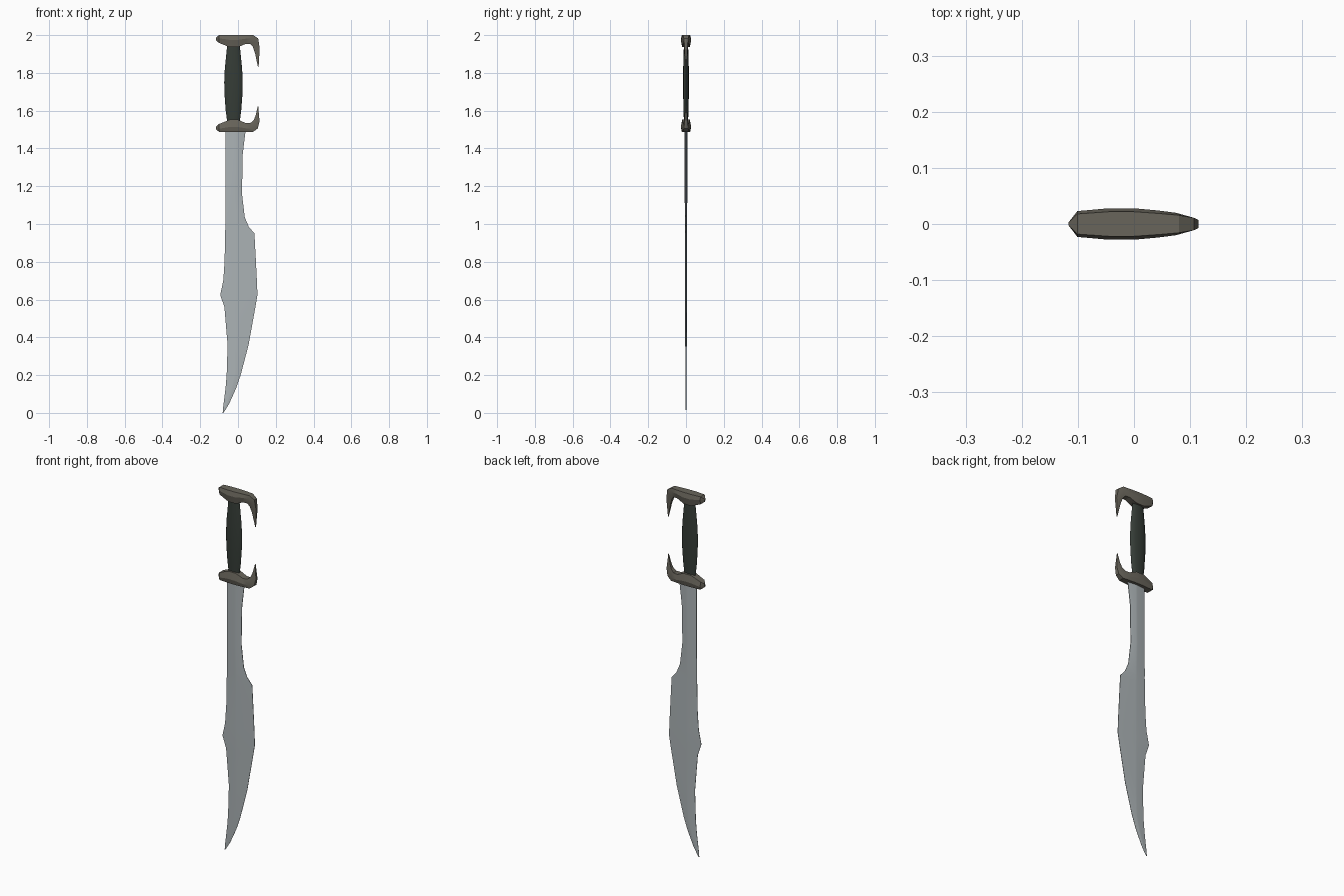
import bpy, bmesh, math


def material(name, rgb):
    m = bpy.data.materials.new(name)
    m.diffuse_color = (*rgb, 1)
    return m


steel = material("steel grey", (0.41, 0.45, 0.465))
bronze = material("dark bronze", (0.14, 0.13, 0.105))
leather = material("dark leather", (0.036, 0.046, 0.038))


def loft(name, rings, mat, angle):
    """Skin a list of equal-length point rings and cap both ends."""
    bm = bmesh.new()
    vs = [[bm.verts.new(p) for p in ring] for ring in rings]
    n = len(rings[0])
    for a, b in zip(vs, vs[1:]):
        for i in range(n):
            j = (i + 1) % n
            bm.faces.new((a[i], a[j], b[j], b[i]))
    bm.faces.new(vs[0])
    bm.faces.new(vs[-1])
    bmesh.ops.recalc_face_normals(bm, faces=bm.faces)
    me = bpy.data.meshes.new(name)
    bm.to_mesh(me)
    bm.free()
    me.materials.append(mat)
    ob = bpy.data.objects.new(name, me)
    bpy.context.collection.objects.link(ob)
    bpy.ops.object.select_all(action='DESELECT')
    ob.select_set(True)
    bpy.context.view_layer.objects.active = ob
    bpy.ops.object.shade_smooth_by_angle(angle=math.radians(angle))
    return ob


# Blade: (z, left edge, right edge, half thickness at the ridge)
blade = [
    (1.51, -0.066, 0.042, 0.0075), (1.37, -0.066, 0.025, 0.0075),
    (1.16, -0.066, 0.021, 0.007), (1.035, -0.067, 0.036, 0.006),
    (0.985, -0.067, 0.057, 0.0055), (0.95, -0.068, 0.087, 0.005),
    (0.80, -0.071, 0.095, 0.005), (0.70, -0.078, 0.100, 0.005),
    (0.625, -0.094, 0.103, 0.005), (0.56, -0.072, 0.092, 0.0045),
    (0.36, -0.055, 0.056, 0.004), (0.20, -0.060, 0.014, 0.0035),
    (0.13, -0.066, -0.010, 0.003), (0.05, -0.076, -0.046, 0.002),
    (0.02, -0.080, -0.064, 0.0015), (0.0, -0.081, -0.077, 0.0008),
]
rings = []
for z, l, r, t in blade:
    w = r - l
    r1 = min(-0.015, l + 0.55 * w)          # flat ridge between two bevels
    r2 = min(-0.005, l + 0.68 * w)
    e = t * 0.2
    rings.append([(l, -e, z), (r1, -t, z), (r2, -t, z), (r, -e, z),
                  (r, e, z), (r2, t, z), (r1, t, z), (l, e, z)])
loft("blade", rings, steel, 40)


# Guard and pommel: (outer x, outer height, inner x, inner height, half width)
def hooked_bar(name, stations, base, sign):
    rings = []
    for ox, oh, ix, ih, w in stations:
        mx, mh = ox * 0.6 + ix * 0.4, oh * 0.6 + ih * 0.4
        prof = [(ox, 0.78 * w, oh), (mx, w, mh), (ix, 0.72 * w, ih)]
        ring = prof + [(x, -y, h) for x, y, h in reversed(prof)]
        rings.append([(x, y, base + sign * h) for x, y, h in ring])
    loft(name, rings, bronze, 25)


bar = [
    (-0.117, 0.014, -0.115, 0.030, 0.003), (-0.101, 0.0, -0.101, 0.041, 0.023),
    (-0.045, 0.0, -0.045, 0.064, 0.028), (0.0, 0.0, 0.0, 0.064, 0.028),
    (0.045, 0.0, 0.042, 0.046, 0.024), (0.080, 0.0, 0.066, 0.047, 0.020),
]
hooked_bar("guard", bar + [
    (0.105, 0.018, 0.083, 0.062, 0.014), (0.114, 0.055, 0.093, 0.085, 0.009),
    (0.107, 0.136, 0.105, 0.136, 0.002)], 1.488, 1)
hooked_bar("pommel", bar + [
    (0.107, 0.018, 0.079, 0.062, 0.014), (0.115, 0.070, 0.090, 0.095, 0.009),
    (0.109, 0.170, 0.106, 0.170, 0.002)], 2.0, -1)

# Grip: swelling oval handle, (z, half width, half depth)
grip = [(1.54, 0.033, 0.011), (1.60, 0.041, 0.013), (1.68, 0.047, 0.015),
        (1.75, 0.049, 0.0155), (1.82, 0.046, 0.015), (1.89, 0.039, 0.013),
        (1.95, 0.033, 0.011)]
loft("grip", [[(-0.024 + hx * math.cos(a), hy * math.sin(a), z)
               for a in (math.tau * i / 12 for i in range(12))]
              for z, hx, hy in grip], leather, 50)
